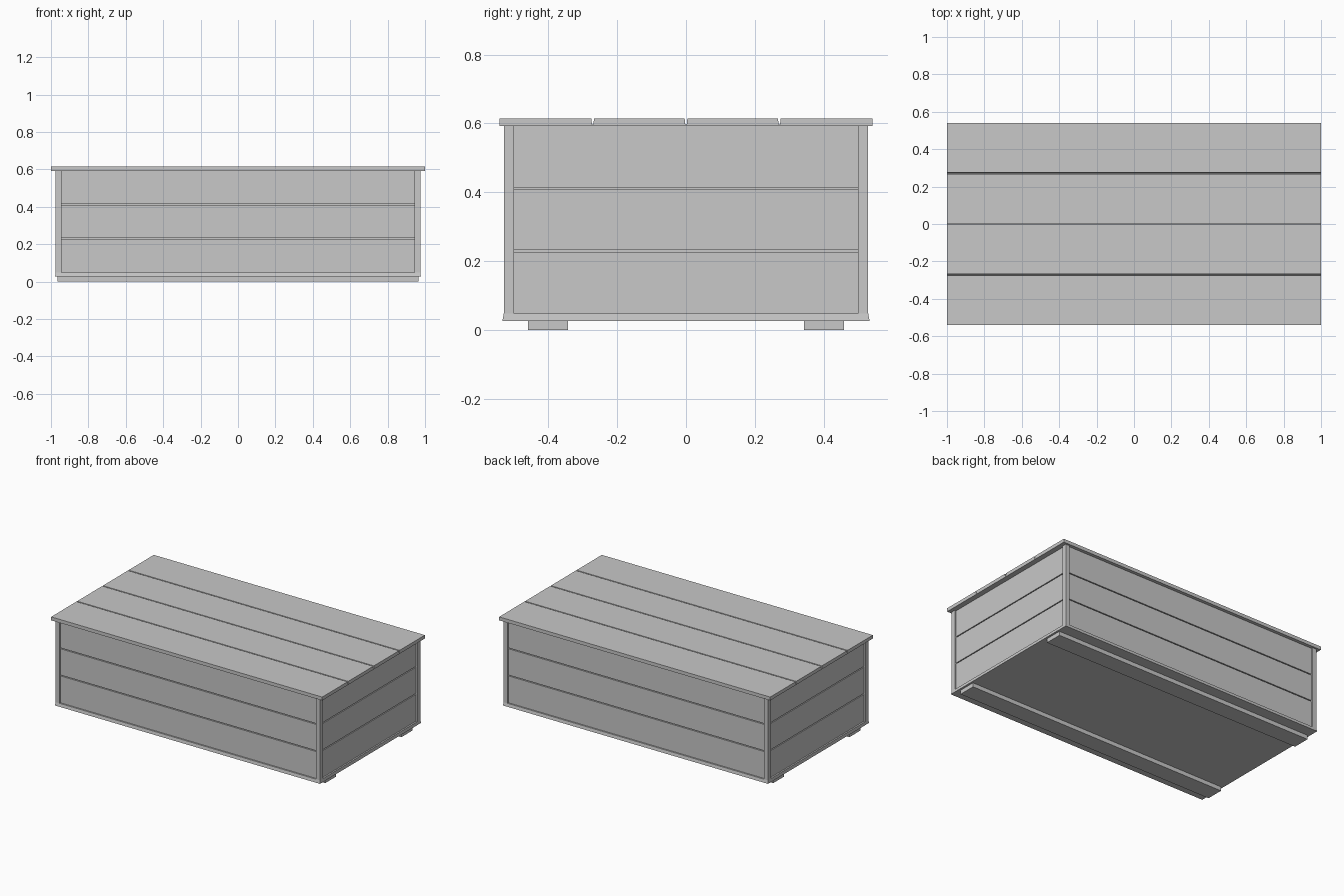
import bpy, bmesh

if "Cube" in bpy.data.objects:
    bpy.data.objects.remove(bpy.data.objects["Cube"])

grey = bpy.data.materials.new("plain grey")
grey.diffuse_color = (0.58, 0.58, 0.58, 1)
grey.use_nodes = True
grey.node_tree.nodes["Principled BSDF"].inputs["Base Color"].default_value = grey.diffuse_color


def finish(name, bm):
    bmesh.ops.recalc_face_normals(bm, faces=bm.faces)
    me = bpy.data.meshes.new(name)
    bm.to_mesh(me)
    bm.free()
    me.materials.append(grey)
    ob = bpy.data.objects.new(name, me)
    bpy.context.collection.objects.link(ob)
    return ob


def box(name, x0, x1, y0, y1, z0, z1):
    bm = bmesh.new()
    bmesh.ops.create_cube(bm, size=1)
    for v in bm.verts:
        v.co.x = x1 if v.co.x > 0 else x0
        v.co.y = y1 if v.co.y > 0 else y0
        v.co.z = z1 if v.co.z > 0 else z0
    return finish(name, bm)


HX, HY = 0.975, 0.529          # outer faces of the corner posts
PX, PY = 0.945, 0.499          # inner edges of the corner posts
REC = 0.010                    # planks sit behind the posts
DEEP = 0.022                   # groove floor behind the planks
Z0, Z1 = 0.048, 0.593
SEAMS = (0.230, 0.411)

# Lid: one profile with tapered grooves, extruded along x
lid_y, lid_b, lid_t = 0.541, 0.592, 0.615
prof = [(-lid_y, lid_b), (-lid_y, lid_t)]
for y in (-0.271, 0, 0.271):
    prof += [(y - 0.004, lid_t), (y - 0.002, 0.597), (y + 0.002, 0.597), (y + 0.004, lid_t)]
prof += [(lid_y, lid_t), (lid_y, lid_b)]
bm = bmesh.new()
cap = bm.faces.new([bm.verts.new((-1, y, z)) for y, z in prof])
ext = bmesh.ops.extrude_face_region(bm, geom=[cap])
bmesh.ops.translate(bm, vec=(2, 0, 0),
                    verts=[g for g in ext["geom"] if isinstance(g, bmesh.types.BMVert)])
finish("lid", bm)

# Inner body forming the groove floors
box("body_core", -HX + DEEP, HX - DEEP, -HY + DEEP, HY - DEEP, Z0 - 0.01, Z1)

# Corner posts
for sx in (-1, 1):
    for sy in (-1, 1):
        xs, ys = sorted((sx * PX, sx * HX)), sorted((sy * PY, sy * HY))
        box("corner_post", *xs, *ys, Z0 - 0.01, Z1)

# Three planks on each side, separated by narrow seams
gap = 0.003
levels = [Z0 - 0.01 - gap, *SEAMS, Z1 + gap]
for a, b in zip(levels, levels[1:]):
    for s in (-1, 1):
        ys = sorted((s * (HY - REC), s * (HY - DEEP - 0.005)))
        box("long_plank", -PX, PX, *ys, a + gap, b - gap)
        xs = sorted((s * (HX - REC), s * (HX - DEEP - 0.005)))
        box("end_plank", *xs, -PY, PY, a + gap, b - gap)

# Base slab with a small sloping shoulder
base = box("base", -0.978, 0.978, -0.533, 0.533, 0.027, 0.048)
for v in base.data.vertices:
    if v.co.z > 0.04:
        v.co.x *= HX / 0.978
        v.co.y *= HY / 0.533

# Two skids under the base
for s in (-1, 1):
    box("skid", -0.965, 0.965, *sorted((s * 0.343, s * 0.459)), 0, 0.028)
